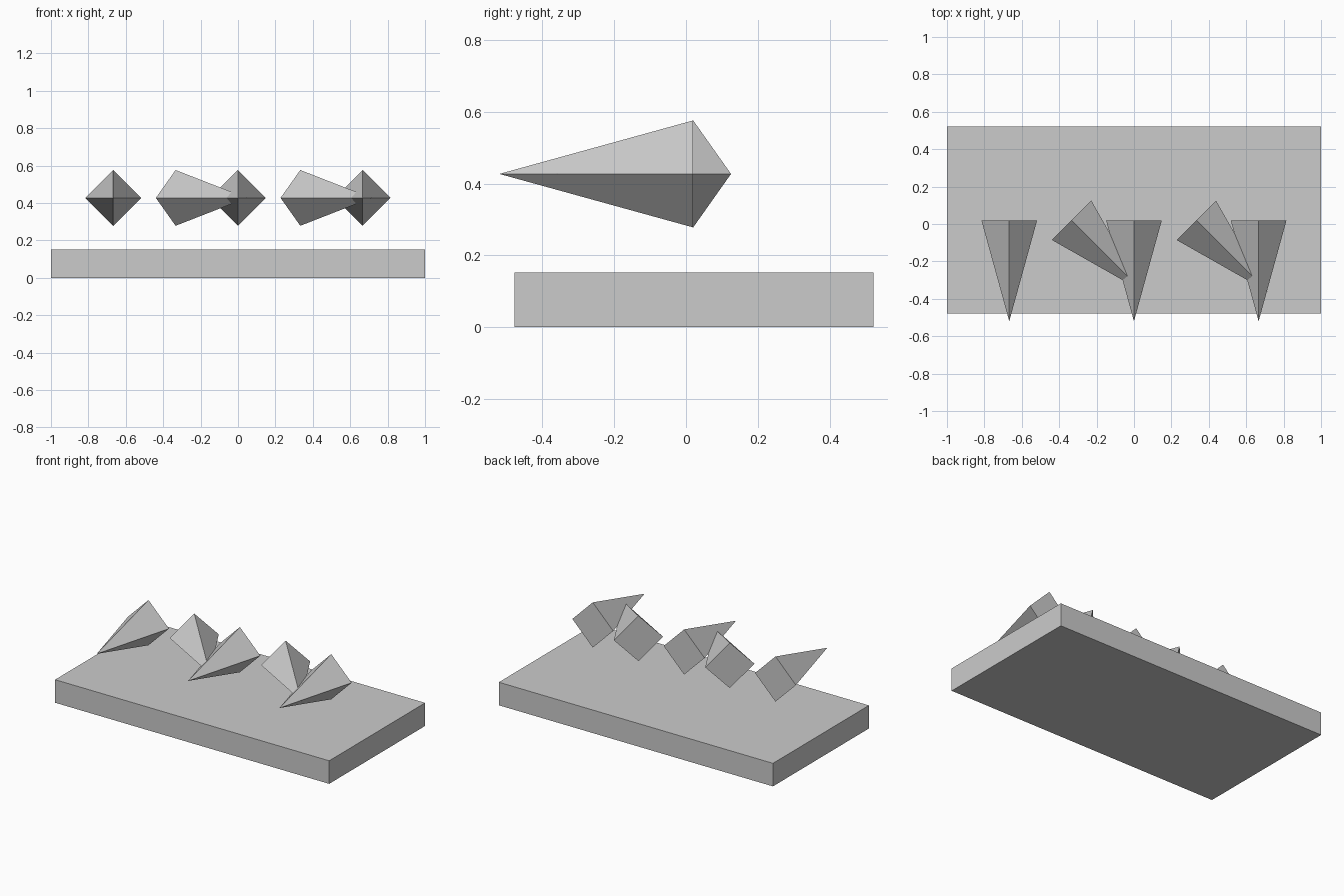
import bpy
from math import radians
from mathutils import Matrix

if "Cube" in bpy.data.objects:
    bpy.data.objects.remove(bpy.data.objects["Cube"])

RADIUS, LENGTH = 0.149, 0.54
BASE_Y, BASE_Z = 0.02, 0.427

# Flat base slab
bpy.ops.mesh.primitive_cube_add(size=1, location=(0, 0.022, 0.076))
slab = bpy.context.object
slab.name = "base_slab"
slab.scale = (2, 1, 0.152)


def spike(name, x, turn):
    """Four-sided spike whose square base is centred at x, pointing forward."""
    bpy.ops.mesh.primitive_cone_add(vertices=4, radius1=RADIUS, radius2=0, depth=LENGTH)
    ob = bpy.context.object
    ob.name = name
    # put the origin at the base, tip the point to -y, then turn it about z
    ob.data.transform(Matrix.Translation((0, 0, LENGTH / 2)))
    ob.data.transform(Matrix.Rotation(radians(turn), 4, 'Z') @ Matrix.Rotation(radians(90), 4, 'X'))
    ob.location = (x, BASE_Y, BASE_Z)


# Alternating straight and turned spikes in a row
for i in range(5):
    spike(f"spike_{i + 1}", -0.667 + i / 3, 45 if i % 2 else 0)
